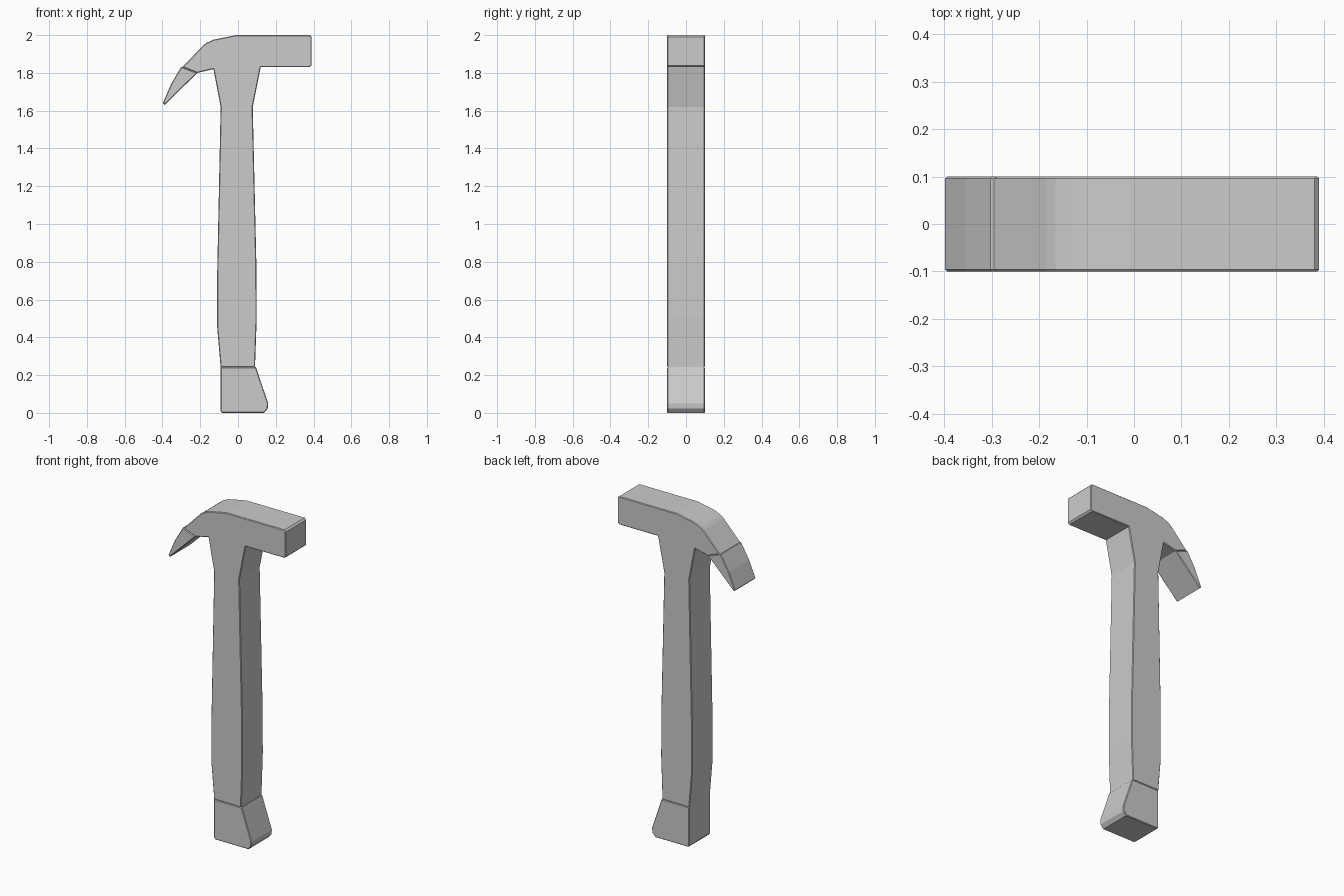
import bpy
import bmesh

cube = bpy.data.objects.get("Cube")
if cube:
    bpy.data.objects.remove(cube, do_unlink=True)

HALF_DEPTH = 0.1
RIM = 0.004

# One plain grey for the whole tool
grey = bpy.data.materials.new("plain grey")
grey.use_nodes = True
colour = (0.6, 0.6, 0.6, 1)
grey.diffuse_color = colour
grey.node_tree.nodes["Principled BSDF"].inputs["Base Color"].default_value = colour


def slab(name, outline):
    """Extrude an x-z outline through the depth and chamfer its front and back rims."""
    bm = bmesh.new()
    front = bm.faces.new([bm.verts.new((x, -HALF_DEPTH, z)) for x, z in outline])
    grown = bmesh.ops.extrude_face_region(bm, geom=[front], use_keep_orig=True)["geom"]
    for v in grown:
        if isinstance(v, bmesh.types.BMVert):
            v.co.y = HALF_DEPTH
    bmesh.ops.recalc_face_normals(bm, faces=bm.faces)
    rims = [e for e in bm.edges if abs(e.verts[0].co.y - e.verts[1].co.y) < 1e-6]
    bmesh.ops.bevel(bm, geom=rims, offset=RIM, segments=1, affect='EDGES')
    mesh = bpy.data.meshes.new(name)
    bm.to_mesh(mesh)
    bm.free()
    mesh.materials.append(grey)
    obj = bpy.data.objects.new(name, mesh)
    bpy.context.collection.objects.link(obj)
    return obj


# Head outline: striking face, then the arched top down to the claw joint
striking_end = [(0.38, 2), (0.39, 1.99), (0.39, 1.84), (0.38, 1.83), (0.12, 1.83)]
claw_joint = [(-0.215, 1.8), (-0.295, 1.83)]
arch = [(-0.185, 1.945), (-0.165, 1.96), (-0.13, 1.976), (-0.01, 2)]

# Shaft outline: flared neck, slim waist, swelling grip
shaft_right = [(0.078, 1.62), (0.097, 0.8), (0.099, 0.5), (0.09, 0.242)]
shaft_left = [(-0.092, 0.242), (-0.11, 0.45), (-0.11, 0.75), (-0.092, 1.62), (-0.13, 1.82)]

slab("head_and_shaft", striking_end + shaft_right + shaft_left + claw_joint + arch)

# Tapering claw tip
slab("claw_tip", claw_joint + [(-0.302, 1.83), (-0.355, 1.74), (-0.398, 1.64), (-0.389, 1.63)])

# Flared butt with chamfered toe
slab("butt", [(-0.092, 0.242), (0.095, 0.242), (0.16, 0.05), (0.157, 0.022),
              (0.138, 0), (-0.084, 0), (-0.092, 0.01)])
